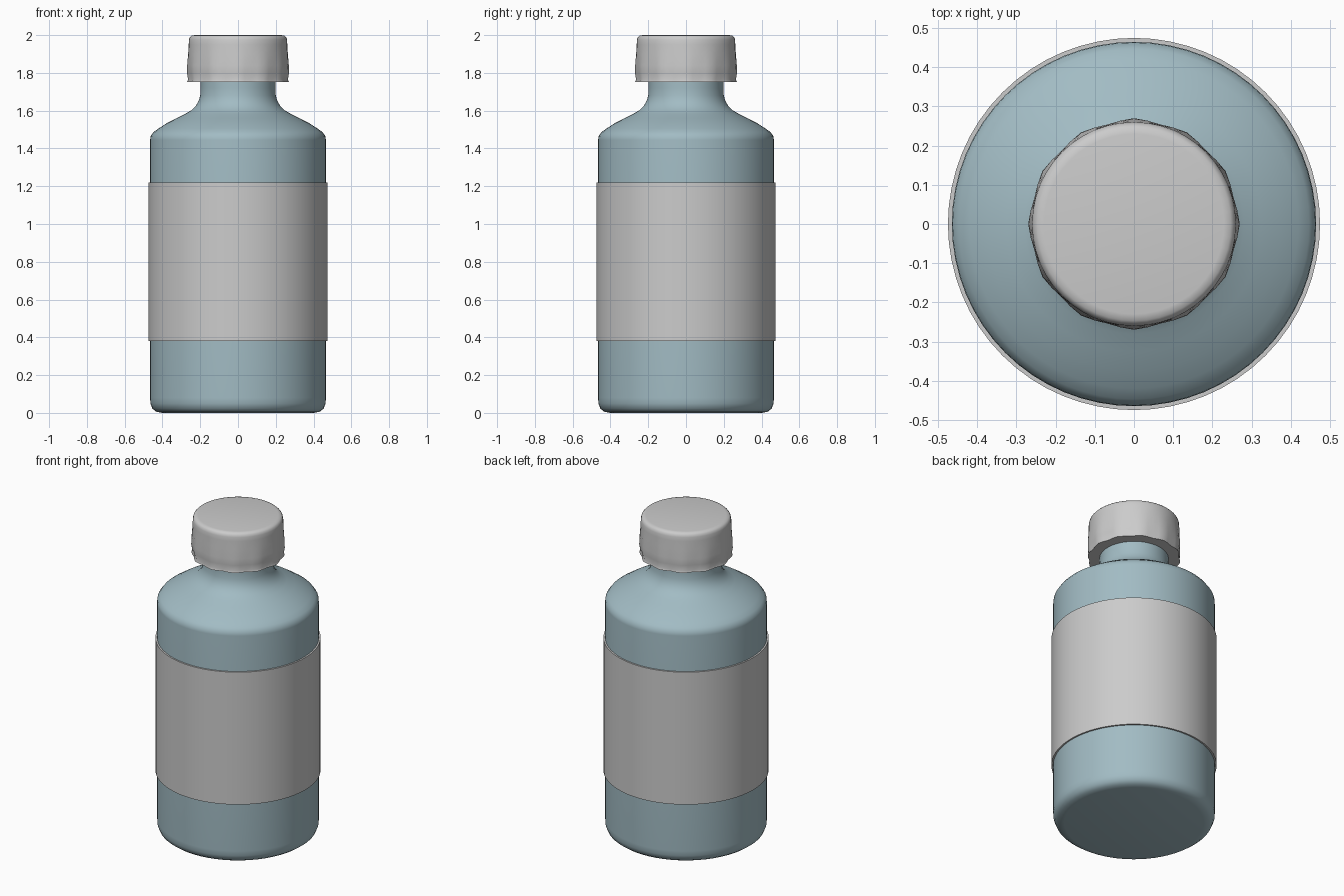
import bpy, bmesh, math

if "Cube" in bpy.data.objects:
    bpy.data.objects.remove(bpy.data.objects["Cube"])


def lathe(name, profile, segments, close=False, color=None):
    """Spin (radius, z, ripple) points about z; ripple alternates between segments."""
    bm = bmesh.new()
    rings = []
    for r, z, ripple in profile:
        if r == 0:
            rings.append([bm.verts.new((0, 0, z))] * segments)
            continue
        ring = []
        for i in range(segments):
            a = 2 * math.pi * i / segments
            rr = r + ripple * math.cos(12 * a)
            ring.append(bm.verts.new((rr * math.cos(a), rr * math.sin(a), z)))
        rings.append(ring)
    pairs = list(zip(rings, rings[1:]))
    if close:
        pairs.append((rings[-1], rings[0]))
    for lo, hi in pairs:
        for i in range(segments):
            j = (i + 1) % segments
            bm.faces.new(list(dict.fromkeys((lo[i], lo[j], hi[j], hi[i]))))
    bmesh.ops.recalc_face_normals(bm, faces=bm.faces[:])
    mesh = bpy.data.meshes.new(name)
    bm.to_mesh(mesh)
    bm.free()
    obj = bpy.data.objects.new(name, mesh)
    bpy.context.collection.objects.link(obj)
    if color:
        mat = bpy.data.materials.new(name + "_colour")
        mat.diffuse_color = color
        mat.use_nodes = True
        mat.node_tree.nodes["Principled BSDF"].inputs["Base Color"].default_value = mat.diffuse_color
        mesh.materials.append(mat)
    bpy.ops.object.select_all(action='DESELECT')
    obj.select_set(True)
    bpy.context.view_layer.objects.active = obj
    bpy.ops.object.shade_smooth_by_angle(angle=math.radians(50))
    return obj


def plain(points):
    return [(r, z, 0) for r, z in points]


# Bottle body with rounded base, sloping shoulder and neck
lathe("bottle_body", plain([
    (0, 0), (0.40, 0), (0.432, 0.006), (0.453, 0.022), (0.464, 0.05),
    (0.465, 0.08), (0.465, 1.445), (0.463, 1.465), (0.447, 1.487),
    (0.42, 1.506), (0.375, 1.535), (0.325, 1.56), (0.28, 1.583),
    (0.247, 1.602), (0.224, 1.625), (0.209, 1.65), (0.20, 1.68),
    (0.198, 1.72), (0.198, 1.76)]), 64, color=(0.36, 0.50, 0.55, 1))

# Thin label sleeve
lathe("label", plain([(0.463, 0.38), (0.475, 0.38), (0.475, 1.22), (0.463, 1.22)]),
      64, close=True)

# Cap with a twelve-pointed lower rim
lathe("cap", [
    (0.196, 1.753, 0), (0.264, 1.753, 0.006), (0.260, 1.765, 0.004),
    (0.266, 1.80, 0.004), (0.266, 1.84, 0.003), (0.263, 1.90, 0.001),
    (0.261, 1.95, 0), (0.26, 1.975, 0), (0.256, 1.988, 0),
    (0.247, 1.997, 0), (0.23, 2.0, 0), (0, 2.0, 0)], 48)
